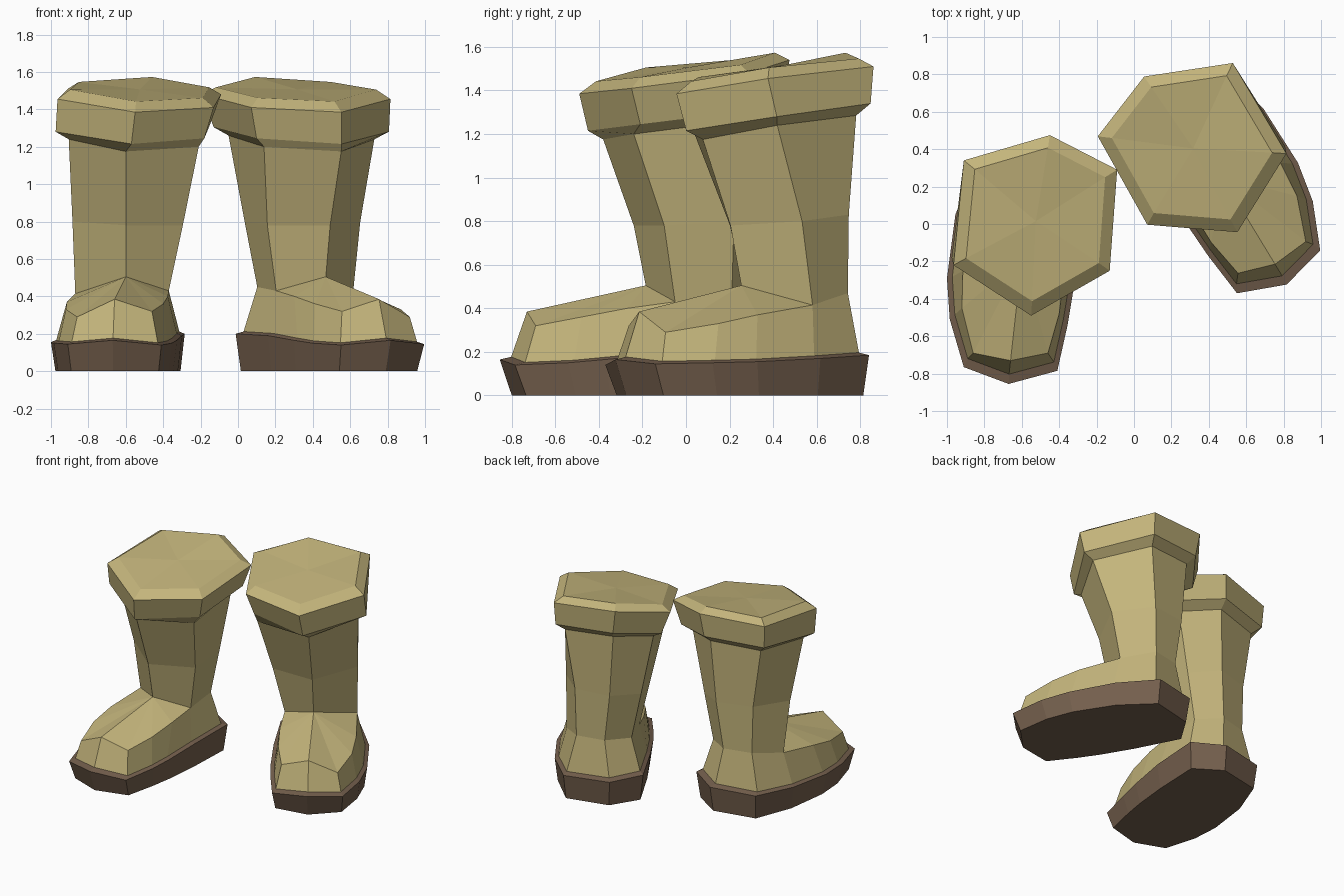
import bpy, bmesh
from math import radians
from mathutils import Matrix, Vector

if "Cube" in bpy.data.objects:
    bpy.data.objects.remove(bpy.data.objects["Cube"])


def material(name, rgb):
    m = bpy.data.materials.new(name)
    m.diffuse_color = (*rgb, 1)
    m.use_nodes = True
    m.node_tree.nodes["Principled BSDF"].inputs["Base Color"].default_value = m.diffuse_color
    return m


TAN = material("tan_leather", (0.55, 0.46, 0.2))
BROWN = material("brown_rubber", (0.175, 0.115, 0.074))

# Sole rim outline: from outer toe corner, round the heel, to the toe tip
SOLE = [(.91, -.765, .145), (.985, -.51, .15), (1.0, -.29, .155), (.955, .05, .17),
        (.84, .35, .185), (.50, .42, .19), (.285, .28, .20), (.30, -.10, .19),
        (.327, -.37, .165), (.355, -.54, .15), (.41, -.785, .14), (.67, -.855, .165)]
# Shoulder line of the foot, one point above each sole point
SHOULDER = [(.86, -.69, .29), (.92, -.45, .33), (.915, -.25, .37), (.87, .05, .415),
            (.76, .28, .47), (.55, .33, .47), (.38, .21, .45), (.37, -.05, .43),
            (.375, -.27, .40), (.40, -.48, .36), (.46, -.69, .32), (.66, -.73, .385)]
# Top of the instep, where the shaft starts at the front
INSTEP = (.60, -.185, .505)
# Six-sided shaft half way up and at its neck
SHAFT_MID = [(.885, -.01, .80), (.77, .28, .83), (.51, .36, .83),
             (.31, .22, .80), (.295, -.10, .78), (.60, -.24, .78)]
NECK = [(.905, -.145, 1.24), (.84, .285, 1.285), (.48, .385, 1.305),
        (.22, .23, 1.26), (.21, -.24, 1.20), (.60, -.38, 1.175)]
# Tilted cuff: lower edge and upper rim
CUFF_LOW = [(.975, -.18, 1.28), (.90, .33, 1.34), (.47, .45, 1.36),
            (.155, .28, 1.305), (.18, -.21, 1.245), (.57, -.45, 1.215)]
CUFF = [(.965, -.22, 1.455), (.91, .34, 1.51), (.45, .475, 1.54),
        (.09, .29, 1.48), (.13, -.25, 1.41), (.55, -.49, 1.385)]
SOLE_MID, HEEL_MID, CUFF_MID = (.645, -.20), (.63, 0), (.517, .026)


def scaled(ring, mid, s, dz=0.0, tilt=0.0, flat=None):
    return [(mid[0] + (x - mid[0]) * s, mid[1] + (y - mid[1]) * s,
             z + dz + tilt * y if flat is None else flat) for x, y, z in ring]


def bridge(bm, a, b):
    n = len(a)
    for i in range(n):
        j = (i + 1) % n
        bm.faces.new((a[i], a[j], b[j], b[i]))


def stack(bm, rings):
    rows = [[bm.verts.new(p) for p in r] for r in rings]
    for a, b in zip(rows, rows[1:]):
        bridge(bm, a, b)
    return rows


def finish(bm, name, mat, matrix):
    bm.transform(matrix)
    bm.normal_update()
    if matrix.determinant() < 0:
        bmesh.ops.reverse_faces(bm, faces=bm.faces)
    me = bpy.data.meshes.new(name)
    bm.to_mesh(me)
    bm.free()
    me.materials.append(mat)
    ob = bpy.data.objects.new(name, me)
    bpy.context.collection.objects.link(ob)


def boot(side, matrix):
    ledge = scaled(SOLE, SOLE_MID, .92, .012)

    # Sole with a sloping wall and a narrow ledge
    bm = bmesh.new()
    rows = stack(bm, [scaled(SOLE, HEEL_MID, .935, flat=0), SOLE, ledge])
    bm.faces.new(rows[0][::-1])
    finish(bm, side + "_sole", BROWN, matrix)

    # Foot and shaft in one skin
    bm = bmesh.new()
    sh = stack(bm, [ledge, SHOULDER])[1]
    top = bm.verts.new(INSTEP)
    for i, j in ((11, 0), (0, 1), (1, 2), (2, 3), (7, 8), (8, 9), (9, 10), (10, 11)):
        bm.faces.new((top, sh[i], sh[j]))
    mid = stack(bm, [SHAFT_MID, NECK])[0]
    bridge(bm, sh[3:8] + [top], mid)
    finish(bm, side + "_upper", TAN, matrix)

    # Bevelled cuff with a closed top
    bm = bmesh.new()
    rows = stack(bm, [NECK, CUFF_LOW, CUFF, scaled(CUFF, CUFF_MID, .85, .045, -.025)])
    bmesh.ops.poke(bm, faces=[bm.faces.new(rows[-1])])
    finish(bm, side + "_cuff", TAN, matrix)


# One boot is the mirror of the other, turned outward
boot("left", Matrix.Scale(-1, 4, Vector((1, 0, 0))))
boot("right", Matrix.Translation((.305, .41, 0)) @ Matrix.Rotation(radians(25), 4, 'Z')
     @ Matrix.Translation((-CUFF_MID[0], -CUFF_MID[1], 0)))
